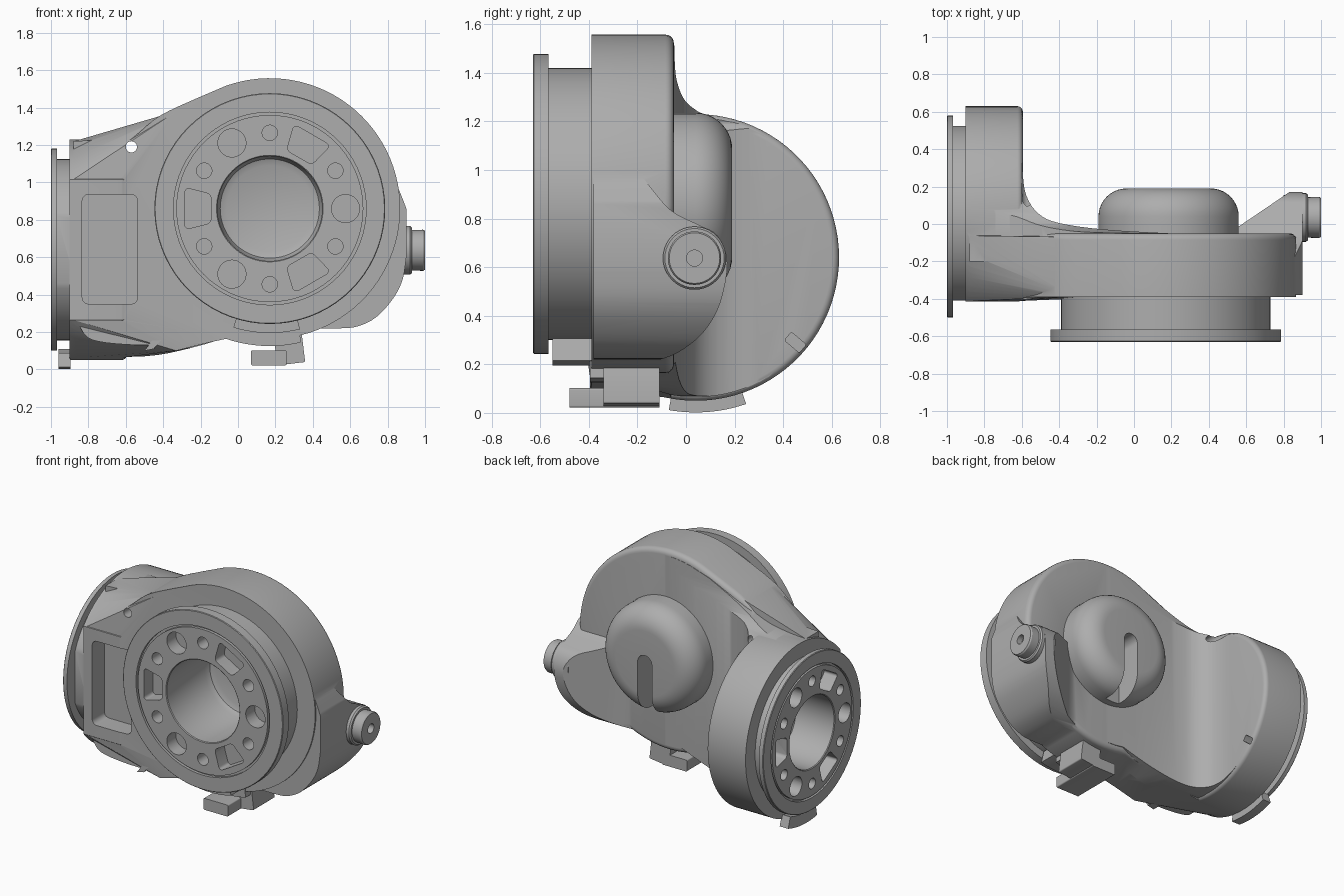
import bpy, bmesh, math
from mathutils import Matrix, Vector

cube = bpy.data.objects.get("Cube")
if cube:
    bpy.data.objects.remove(cube, do_unlink=True)

grey = bpy.data.materials.new("plain grey")
grey.use_nodes = True
grey.diffuse_color = (0.42, 0.42, 0.42, 1)
grey.node_tree.nodes["Principled BSDF"].inputs["Base Color"].default_value = (0.42, 0.42, 0.42, 1)

# Frames map (u, v, w) to world: w is the extrusion or turning axis
XY = Matrix.Identity(4)
XZ = Matrix(((1, 0, 0, 0), (0, 0, 1, 0), (0, 1, 0, 0), (0, 0, 0, 1)))
YZ = Matrix(((0, 0, 1, 0), (1, 0, 0, 0), (0, 1, 0, 0), (0, 0, 0, 1)))


def finish(name, bm, frame):
    bm.transform(frame)
    bmesh.ops.recalc_face_normals(bm, faces=bm.faces)
    mesh = bpy.data.meshes.new(name)
    bm.to_mesh(mesh)
    bm.free()
    mesh.materials.append(grey)
    ob = bpy.data.objects.new(name, mesh)
    bpy.context.collection.objects.link(ob)
    return ob


def inset(pts, d):
    """Move a counterclockwise outline inwards by d."""
    out = []
    for i, p in enumerate(pts):
        p, a, b = Vector(p), Vector(pts[i - 1]), Vector(pts[(i + 1) % len(pts)])
        e, f = (p - a).normalized(), (b - p).normalized()
        n = Vector((-e.y - f.y, e.x + f.x)).normalized()
        out.append(p + n * d)
    return out


def prism(name, outlines, frame, lo, hi, rounding=0):
    """Extrude outlines from w=lo to w=hi, optionally rounding the hi edge."""
    bm = bmesh.new()
    for pts in outlines:
        n = len(pts)
        layers = [(0, lo), (0, hi)]
        if rounding:
            turns = [math.pi / 2 * k / 5 for k in range(6)]
            layers[1:] = [(rounding * (1 - math.cos(t)), hi - rounding * (1 - math.sin(t)))
                          for t in turns]
        rings = [[bm.verts.new((u, v, w)) for u, v in inset(pts, d)] for d, w in layers]
        bm.faces.new(rings[0][::-1])
        bm.faces.new(rings[-1])
        for a, b in zip(rings, rings[1:]):
            for i in range(n):
                bm.faces.new((a[i], a[(i + 1) % n], b[(i + 1) % n], b[i]))
    return finish(name, bm, frame)


def lathe(name, profile, frame, centre, steps=72):
    """Turn (radius, w) points around the w axis through centre."""
    bm = bmesh.new()
    vs = [bm.verts.new((r, 0, w)) for r, w in profile]
    es = [bm.edges.new(p) for p in zip(vs, vs[1:])]
    bmesh.ops.spin(bm, geom=vs + es, cent=(0, 0, 0), axis=(0, 0, 1),
                   angle=math.tau, steps=steps)
    bmesh.ops.remove_doubles(bm, verts=bm.verts, dist=1e-4)
    bm.transform(Matrix.Translation((*centre, 0)))
    return finish(name, bm, frame)


def boolean(ob, other, op):
    mod = ob.modifiers.new("cut", 'BOOLEAN')
    mod.operation, mod.object, mod.solver = op, other, 'EXACT'
    bpy.context.view_layer.objects.active = ob
    bpy.ops.object.modifier_apply(modifier=mod.name)
    bpy.data.objects.remove(other, do_unlink=True)
    return ob


def arc(cu, cv, r, a0, a1, n=24):
    angles = [math.radians(a0 + (a1 - a0) * i / n) for i in range(n + 1)]
    return [(cu + r * math.cos(a), cv + r * math.sin(a)) for a in angles]


def circle(cu, cv, r, n=32):
    return arc(cu, cv, r, 0, 360, n)[:-1]


def curve(pts, n=4):
    """Smooth open curve through the points."""
    p, out = [pts[0]] + pts + [pts[-1]], []
    for a, b, c, d in zip(p, p[1:], p[2:], p[3:]):
        for i in range(n):
            t = i / n
            out.append(tuple(0.5 * (2 * b[k] + (c[k] - a[k]) * t
                       + (2 * a[k] - 5 * b[k] + 4 * c[k] - d[k]) * t * t
                       + (3 * b[k] - a[k] - 3 * c[k] + d[k]) * t ** 3) for k in (0, 1)))
    return out + [pts[-1]]


def rounded_rect(cu, cv, hw, hh, rad):
    out = []
    for i, (sx, sy) in enumerate(((1, 1), (-1, 1), (-1, -1), (1, -1))):
        out += arc(cu + sx * (hw - rad), cv + sy * (hh - rad), rad, 90 * i, 90 * i + 90, 5)
    return out


def box(name, frame, cu, cv, hw, hh, lo, hi, tilt=0):
    c, s = math.cos(tilt), math.sin(tilt)
    pts = [(cu + x * c - y * s, cv + x * s + y * c)
           for x, y in rounded_rect(0, 0, hw, hh, 0.008)]
    return prism(name, [pts], frame, lo, hi)


FRONT, SIDE = (0.17, 0.86), (0.04, 0.64)

# Front half of the housing: a teardrop plate
housing = prism("housing", [arc(*FRONT, 0.697, -103, 110, 56) + curve(
    [(-0.22, 1.45), (-0.42, 1.355), (-0.56, 1.24), (-0.7, 1.14), (-0.865, 1.0)]) + curve(
    [(-0.865, 0.3), (-0.83, 0.2), (-0.75, 0.15), (-0.5, 0.13), (-0.15, 0.145)])],
    XZ, -0.39, -0.05, 0.035)

# Blend between plate and side drum: three crossed outlines
blend = prism("blend", [curve([(-0.15, 1.45), (-0.4, 1.335), (-0.58, 1.26), (-0.74, 1.23),
                               (-0.88, 1.22)]) + curve([(-0.88, 0.07), (-0.5, 0.07), (-0.25, 0.115),
                                                        (0, 0.19)]) + arc(*FRONT, 0.66, -100, 110, 40)],
              XZ, -0.3, 0.7)
fillet = prism("fillet", [[(-0.88, -0.35), (-0.88, 0.55)] + curve(
    [(-0.605, 0.55), (-0.595, 0.28), (-0.575, 0.15), (-0.51, 0.055), (-0.4, 0.005),
     (-0.15, -0.03), (0.25, -0.053)]) + [(0.25, -0.35)]], XY, -0.1, 1.7)
side_view = prism("side_view", [[(-0.2, 0.115)] + arc(*SIDE, 0.575, -100, 82, 48) + curve(
    [(0.05, 1.24), (0.0, 1.28), (-0.03, 1.34), (-0.045, 1.42), (-0.05, 1.6)]) + [(-0.2, 1.6)]],
    YZ, -1, 1)
boolean(blend, fillet, 'INTERSECT')
boolean(blend, side_view, 'INTERSECT')
boolean(housing, blend, 'UNION')

# Taper from the drum's front half into the plate
bm = bmesh.new()
for y, z in arc(*SIDE, 0.588, 100, 140.3, 12) + arc(*SIDE, 0.588, -140.3, -100, 12):
    for x in (-0.88, -0.63):
        bm.verts.new((x, y, z))
for y in (-0.388, -0.07):
    for x, z in ((-0.33, 1.38), (-0.33, 0.1), (-0.05, 0.17)):
        bm.verts.new((x, y, z))
hull = bmesh.ops.convex_hull(bm, input=bm.verts)
bmesh.ops.delete(bm, geom=[v for v in bm.verts if not v.link_faces], context='VERTS')
boolean(housing, finish("taper", bm, XY), 'UNION')

# Side drum with its flat front
drum = prism("drum", [arc(*SIDE, 0.59, -140.5, 140.5, 72)], YZ, -0.9, -0.594, 0.03)
boolean(housing, drum, 'UNION')

# Corner shoulder that carries the plug
shoulder = prism("shoulder", [[(0.4, 0.22)] + curve(
    [(0.55, 0.22), (0.64, 0.23), (0.74, 0.28), (0.83, 0.38), (0.88, 0.48), (0.9, 0.6)])
    + curve([(0.9, 0.86), (0.865, 0.95), (0.8, 1.1)]) + [(0.4, 1.1)]], XZ, -0.38, 0.3)
depth_cut = prism("depth_cut", [[(-0.5, 0.1), (-0.5, 1.2)] + curve(
    [(-0.32, 1.05), (-0.2, 0.99), (-0.07, 0.84), (0.05, 0.775), (0.13, 0.73), (0.17, 0.62),
     (0.14, 0.45), (0.07, 0.33), (-0.03, 0.25), (-0.12, 0.215)]) + [(-0.2, 0.1)]], YZ, 0.3, 1)
slope_cut = prism("slope_cut", [[(0.35, -0.5), (1, -0.5), (1, 0.17), (0.83, 0.17), (0.55, -0.02),
                                 (0.35, -0.1)]], XY, 0, 1.5)
boolean(shoulder, depth_cut, 'INTERSECT')
boolean(shoulder, slope_cut, 'INTERSECT')
boolean(housing, shoulder, 'UNION')

# Bores, front window, through hole and rim notch
for name, shape, frame, lo, hi in (
        ("front_bore", circle(*FRONT, 0.34, 64), XZ, -0.8, -0.115),
        ("side_bore", circle(*SIDE, 0.3, 64), YZ, -1.2, -0.65),
        ("window", rounded_rect(-0.685, 0.643, 0.148, 0.293, 0.035), XZ, -0.7, -0.28),
        ("through_hole", circle(-0.57, 1.19, 0.03), XZ, -0.6, 0.8)):
    boolean(housing, prism(name, [shape], frame, lo, hi), 'DIFFERENCE')
boolean(housing, box("notch", YZ, 0.45, 0.29, 0.04, 0.022, -0.8, -0.5, -0.7), 'DIFFERENCE')


def flange(name, frame, centre, s, rim, neck, face, thick, root, floor, phase):
    """Cup-shaped coupling with a ring of holes and pockets."""
    b = 0.28 * s
    ob = lathe(name, [(0, floor), (b - 0.05, floor), (b - 0.015, floor - 0.015), (b, floor - 0.05),
                      (b, face + 0.005), (b + 0.005, face), (0.5 * s, face), (0.5 * s, face + 0.02),
                      (0.515 * s, face + 0.02), (0.515 * s, face), (rim - 0.004, face),
                      (rim, face + 0.004), (rim, face + thick), (neck, face + thick), (neck, root),
                      (0.32 * s, root), (0.32 * s, floor + 0.03), (0, floor + 0.03)],
               frame, centre)
    shapes = []
    for turn in (phase, phase + 120, phase + 240):
        for angle, radius in ((turn, 0.075), (turn + 30, 0.041), (turn + 90, 0.041)):
            a = math.radians(angle)
            shapes.append(circle(centre[0] + 0.405 * s * math.cos(a),
                                 centre[1] + 0.405 * s * math.sin(a), radius * s))
        a = math.radians(turn + 60)
        c, d = math.cos(a), math.sin(a)
        pocket = [(u, v * u / 0.385) for u, v in rounded_rect(0.385, 0, 0.07, 0.095, 0.025)]
        shapes.append([(centre[0] + s * (u * c - v * d), centre[1] + s * (u * d + v * c))
                       for u, v in pocket])
    return boolean(ob, prism("holes", shapes, frame, face - 0.1, face + 0.1), 'DIFFERENCE')


parts = [housing,
         flange("front_flange", XZ, FRONT, 1, 0.617, 0.56, -0.63, 0.065, -0.36, -0.16, 0),
         flange("side_flange", YZ, SIDE, 0.88, 0.54, 0.485, -1, 0.032, -0.87, -0.7, 180)]

# Flat on the side neck, in line with the housing front
boolean(parts[2], box("neck_flat", YZ, -0.51, 0.64, 0.1, 0.5, -0.968, -0.8), 'DIFFERENCE')

# Back dome with a slot
dome = lathe("back_dome", [(0, -0.1), (0.375, -0.1), (0.375, -0.01)]
             + arc(0.225, 0.04, 0.15, 0, 90, 10) + [(0, 0.19)], XZ, (0.185, 0.86))
slot = arc(0.185, 0.86, 0.055, 0, 180, 16) + [(0.13, 0.4), (0.24, 0.4)]
parts.append(boolean(dome, prism("slot", [slot], XZ, 0.0, 0.4), 'DIFFERENCE'))

# Side plug
parts.append(lathe("side_plug", [(0, 0.8), (0.12, 0.8), (0.13, 0.9), (0.13, 0.92), (0.122, 0.93),
                                 (0.108, 0.93), (0.11, 0.99), (0.104, 1), (0.033, 1),
                                 (0.033, 0.96), (0, 0.96)], YZ, (0.035, 0.637), 40))

# Lower bracket: curved clip and stepped foot
clip = [(-0.5, 0.1), (-0.45, 0.11), (-0.31, 0.28)] + arc(*FRONT, 0.735, -129, -77, 16) \
    + arc(*FRONT, 0.655, -76, -130, 16) + [(-0.29, 0.36), (-0.32, 0.345)]
parts.append(prism("bracket_clip", [clip], XZ, -0.396, -0.34))
parts.append(prism("bracket_lip", [arc(*FRONT, 0.665, -107, -76) + arc(*FRONT, 0.57, -76, -107)],
                   XZ, -0.55, -0.37))
parts.append(box("bracket_foot", XZ, 0.275, 0.11, 0.075, 0.08, -0.34, -0.11, 0.12))
parts.append(box("bracket_toe", XZ, 0.165, 0.062, 0.095, 0.04, -0.48, -0.11, 0))

# Clip under the side flange
rim_clip = arc(*SIDE, 0.638, -100, -71) + arc(*SIDE, 0.56, -71, -100)
parts.append(prism("side_clip", [rim_clip], YZ, -0.96, -0.895))

for ob in parts:
    bpy.ops.object.select_all(action='DESELECT')
    ob.select_set(True)
    bpy.context.view_layer.objects.active = ob
    bpy.ops.object.shade_smooth_by_angle(angle=math.radians(32))
